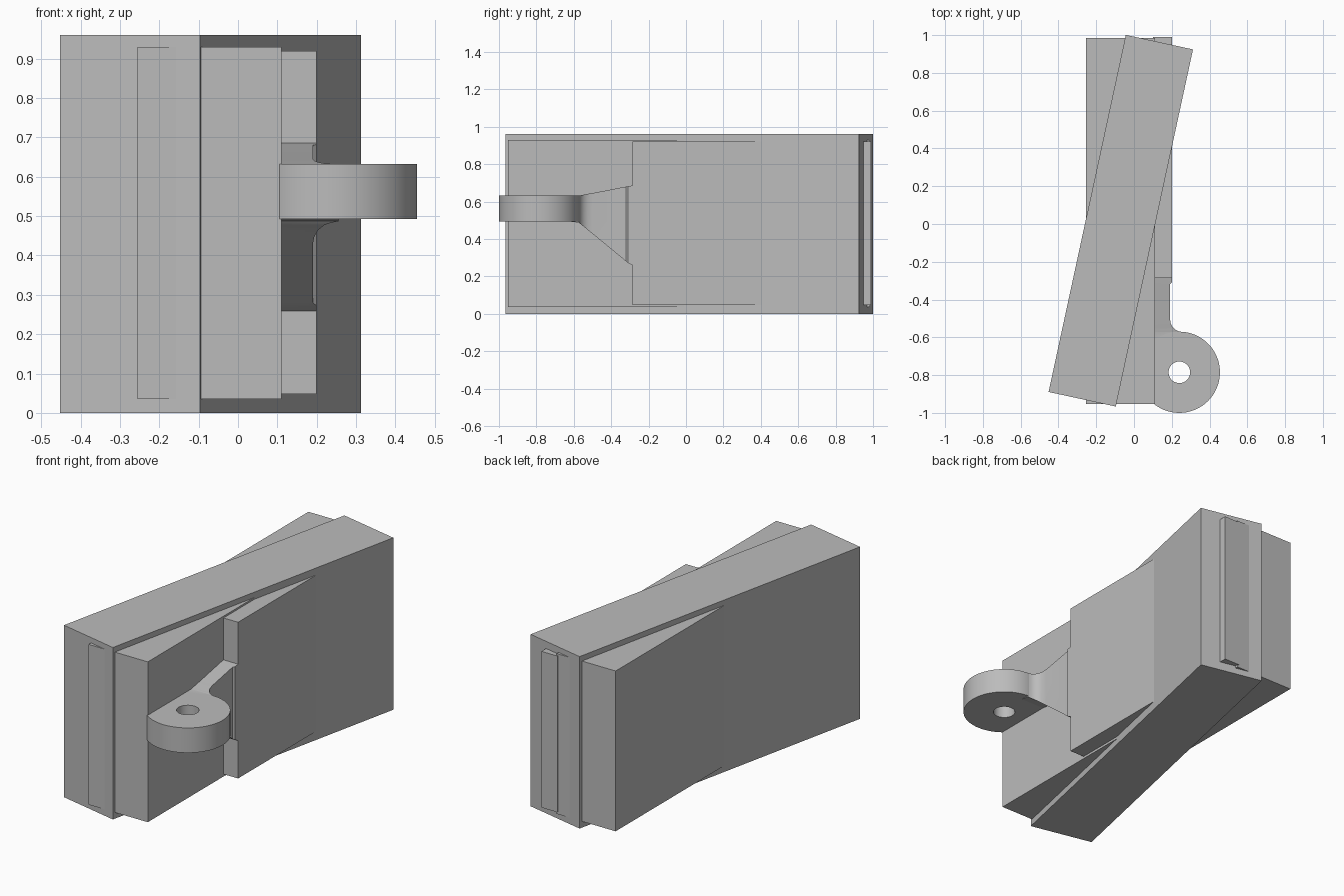
import bpy, bmesh, math

if "Cube" in bpy.data.objects:
    bpy.data.objects.remove(bpy.data.objects["Cube"], do_unlink=True)

grey = bpy.data.materials.new("plain_grey")
grey.use_nodes = True
COLOUR = (0.5, 0.5, 0.5, 1)
grey.diffuse_color = COLOUR
grey.node_tree.nodes["Principled BSDF"].inputs["Base Color"].default_value = COLOUR


def finish(name, bm, smooth=False):
    bmesh.ops.recalc_face_normals(bm, faces=bm.faces)
    mesh = bpy.data.meshes.new(name)
    bm.to_mesh(mesh)
    bm.free()
    mesh.materials.append(grey)
    obj = bpy.data.objects.new(name, mesh)
    bpy.context.collection.objects.link(obj)
    if smooth:
        bpy.ops.object.select_all(action="DESELECT")
        obj.select_set(True)
        bpy.context.view_layer.objects.active = obj
        bpy.ops.object.shade_smooth_by_angle(angle=math.radians(30))
    return obj


def box(name, x, y, z):
    bm = bmesh.new()
    bmesh.ops.create_cube(bm, size=1)
    for v in bm.verts:
        for i, (low, high) in enumerate((x, y, z)):
            v.co[i] = high if v.co[i] > 0 else low
    return finish(name, bm)


def loft(bm, rings, closed):
    """Bridge equal point rings; cap the ends or close the loop."""
    loops = [[bm.verts.new(p) for p in ring] for ring in rings]
    n = len(loops[0])
    pairs = list(zip(loops, loops[1:] + loops[:1]))
    for a, b in pairs if closed else pairs[:-1]:
        for i in range(n):
            j = (i + 1) % n
            bm.faces.new((a[i], a[j], b[j], b[i]))
    if not closed:
        bm.faces.new(loops[0])
        bm.faces.new(loops[-1])


# Turned outer case
case = box("case", (-0.182, 0.182), (-0.967, 0.967), (0, 0.96))
case.location = (-0.07, 0.0175, 0)
case.rotation_euler.z = math.radians(-12.2)

# Straight inner body and the raised cover on its side
box("inner_body", (-0.255, 0.11), (-0.953, 0.985), (0.035, 0.93))
box("side_cover", (0.1, 0.2), (-0.285, 0.99), (0.048, 0.92))

# Round lug with a hole
LUG_X, LUG_Y, LOW, HIGH = 0.24, -0.785, 0.493, 0.632
bm = bmesh.new()
SIDES = 64
rings = []
for k in range(SIDES):
    a = math.tau * k / SIDES
    rings.append([(LUG_X + r * math.cos(a), LUG_Y + r * math.sin(a), z)
                  for r, z in ((0.057, LOW), (0.215, LOW), (0.215, HIGH), (0.057, HIGH))])
loft(bm, rings, True)
finish("lug", bm, True)

# Flared web that blends the lug into the cover: y, outer x, bottom, top
stations = [(-0.28, 0.2, 0.257, 0.687), (-0.31, 0.2, 0.272, 0.682),
            (-0.32, 0.19, 0.28, 0.68), (-0.5, 0.19, 0.428, 0.645),
            (-0.525, 0.194, 0.448, 0.641), (-0.545, 0.204, 0.465, 0.637),
            (-0.56, 0.219, 0.477, 0.634), (-0.568, 0.235, 0.483, 0.633),
            (-0.572, 0.255, 0.487, HIGH), (-0.62, 0.255, LOW, HIGH)]
bm = bmesh.new()
loft(bm, [[(0.1, y, b), (x, y, b), (x, y, t), (0.1, y, t)]
          for y, x, b, t in stations], False)
finish("lug_web", bm, True)
